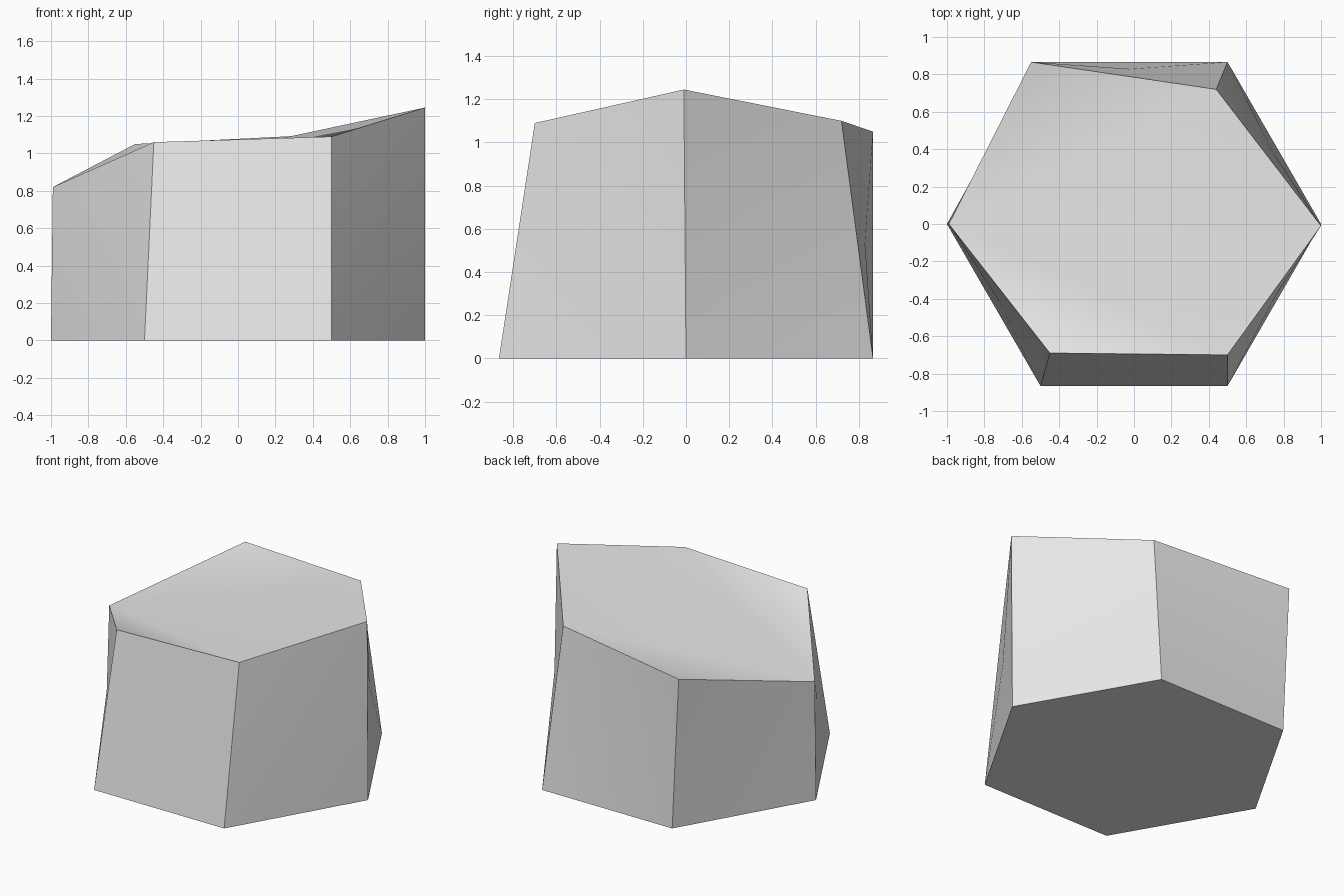
import bpy, bmesh, math

if "Cube" in bpy.data.objects:
    bpy.data.objects.remove(bpy.data.objects["Cube"])

# Uneven top rim of the six-sided block, counter-clockwise from the right corner
TOP = [(1.0, -0.01, 1.245), (0.44, 0.72, 1.10), (-0.55, 0.866, 1.05),
       (-0.99, 0.0, 0.82), (-0.45, -0.69, 1.06), (0.50, -0.70, 1.09)]
N = len(TOP)
LOW = 3  # lowest corner, where the top facets meet

bm = bmesh.new()

# Regular hexagon base
base = [bm.verts.new((math.cos(i * math.tau / N), math.sin(i * math.tau / N), 0))
        for i in range(N)]
rim = [bm.verts.new(p) for p in TOP]
bm.faces.new(base[::-1])

# Slightly twisted sides, each split around its middle
sides = [bm.faces.new((base[i], base[(i + 1) % N], rim[(i + 1) % N], rim[i]))
         for i in range(N)]
bmesh.ops.poke(bm, faces=sides)

# Top facets fanned from the lowest corner
for k in range(1, N - 1):
    bm.faces.new((rim[LOW], rim[(LOW + k) % N], rim[(LOW + k + 1) % N]))

bmesh.ops.recalc_face_normals(bm, faces=bm.faces)
mesh = bpy.data.meshes.new("hexagonal_block")
bm.to_mesh(mesh)
bm.free()

block = bpy.data.objects.new("hexagonal_block", mesh)
bpy.context.collection.objects.link(block)

# Light grey surface
grey = bpy.data.materials.new("light grey")
grey.diffuse_color = (0.8, 0.8, 0.8, 1)
grey.use_nodes = True
grey.node_tree.nodes["Principled BSDF"].inputs["Base Color"].default_value = grey.diffuse_color
mesh.materials.append(grey)

# Soft shading over the gentle folds, sharp at the block's edges
bpy.context.view_layer.objects.active = block
block.select_set(True)
bpy.ops.object.shade_smooth_by_angle(angle=math.radians(30))
